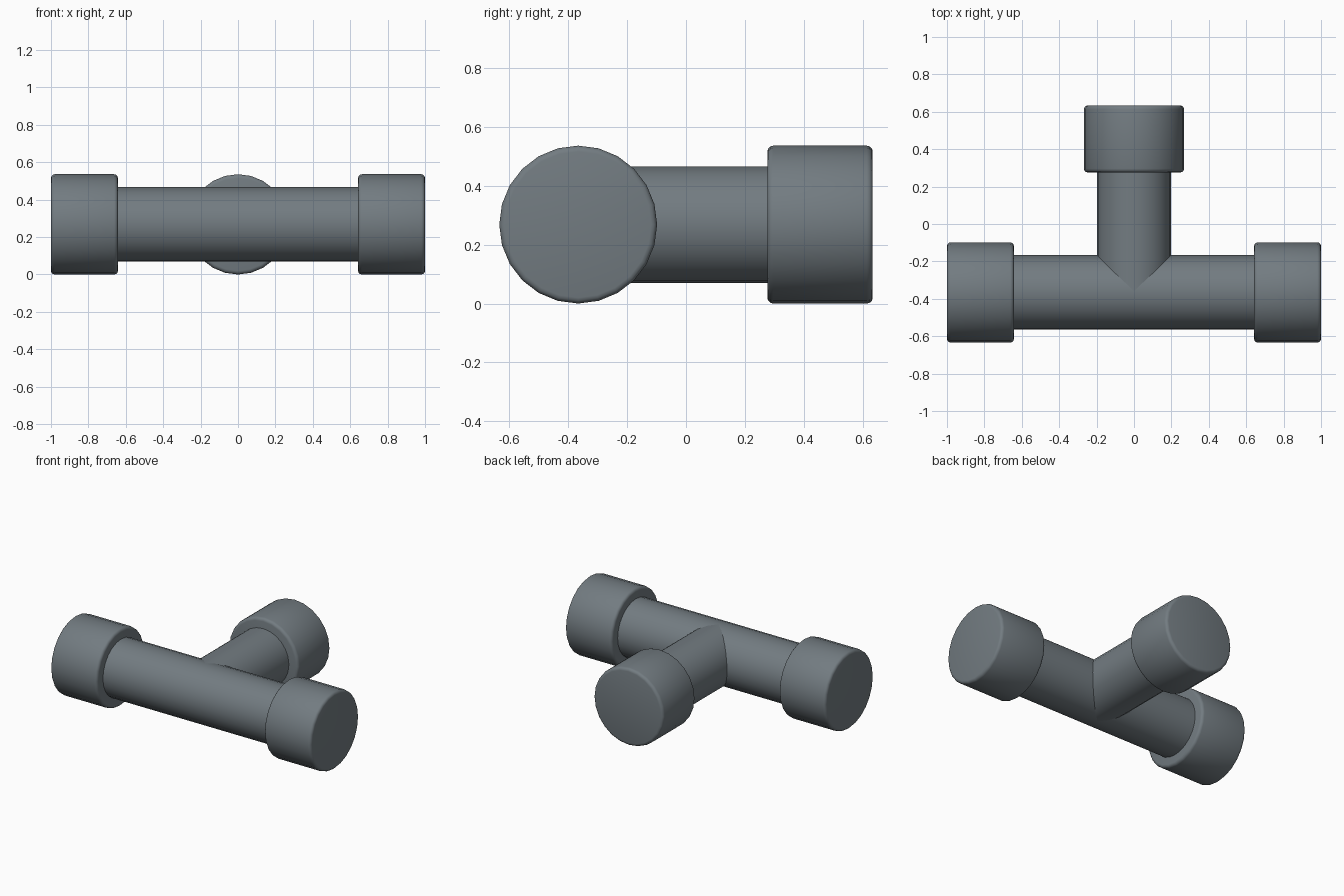
import bpy
import math

cube = bpy.data.objects.get("Cube")
if cube:
    bpy.data.objects.remove(cube, do_unlink=True)

AXIS_Y, AXIS_Z = -0.366, 0.268
PIPE_R, COLLAR_R, COLLAR_LEN = 0.199, 0.268, 0.358
SIDES = 24

# Grey plastic
grey = bpy.data.materials.new("slate_grey")
grey.use_nodes = True
colour = (0.17, 0.2, 0.22, 1)
grey.diffuse_color = colour
grey.node_tree.nodes["Principled BSDF"].inputs["Base Color"].default_value = colour


def tube(name, radius, start, end, along, bevel=0):
    """Closed cylinder on the fitting's axis, running along x or y."""
    mid = (start + end) / 2
    if along == "x":
        loc, rot = (mid, AXIS_Y, AXIS_Z), (0, math.pi / 2, 0)
    else:
        loc, rot = (0, mid, AXIS_Z), (math.pi / 2, 0, 0)
    bpy.ops.mesh.primitive_cylinder_add(
        vertices=SIDES, radius=radius, depth=abs(end - start), location=loc, rotation=rot)
    obj = bpy.context.object
    obj.name = name
    obj.data.materials.append(grey)
    if bevel:
        mod = obj.modifiers.new("rounded_rims", "BEVEL")
        mod.width = bevel
        mod.segments = 3
        mod.limit_method = "ANGLE"
        mod.angle_limit = math.radians(40)
        bpy.ops.object.modifier_apply(modifier=mod.name)
    bpy.ops.object.shade_smooth_by_angle(angle=math.radians(32))
    return obj


# Pipes: straight run and the branch leaving its middle
branch_end = AXIS_Y + 1
tube("run_pipe", PIPE_R, -0.9, 0.9, "x")
tube("branch_pipe", PIPE_R - 0.001, AXIS_Y, branch_end - 0.1, "y")

# Socket collars on the three ends
for name, side in (("left_collar", 1), ("right_collar", -1)):
    tube(name, COLLAR_R, side * (1 - COLLAR_LEN), side, "x", 0.02)
tube("branch_collar", COLLAR_R, branch_end - COLLAR_LEN, branch_end, "y", 0.02)
